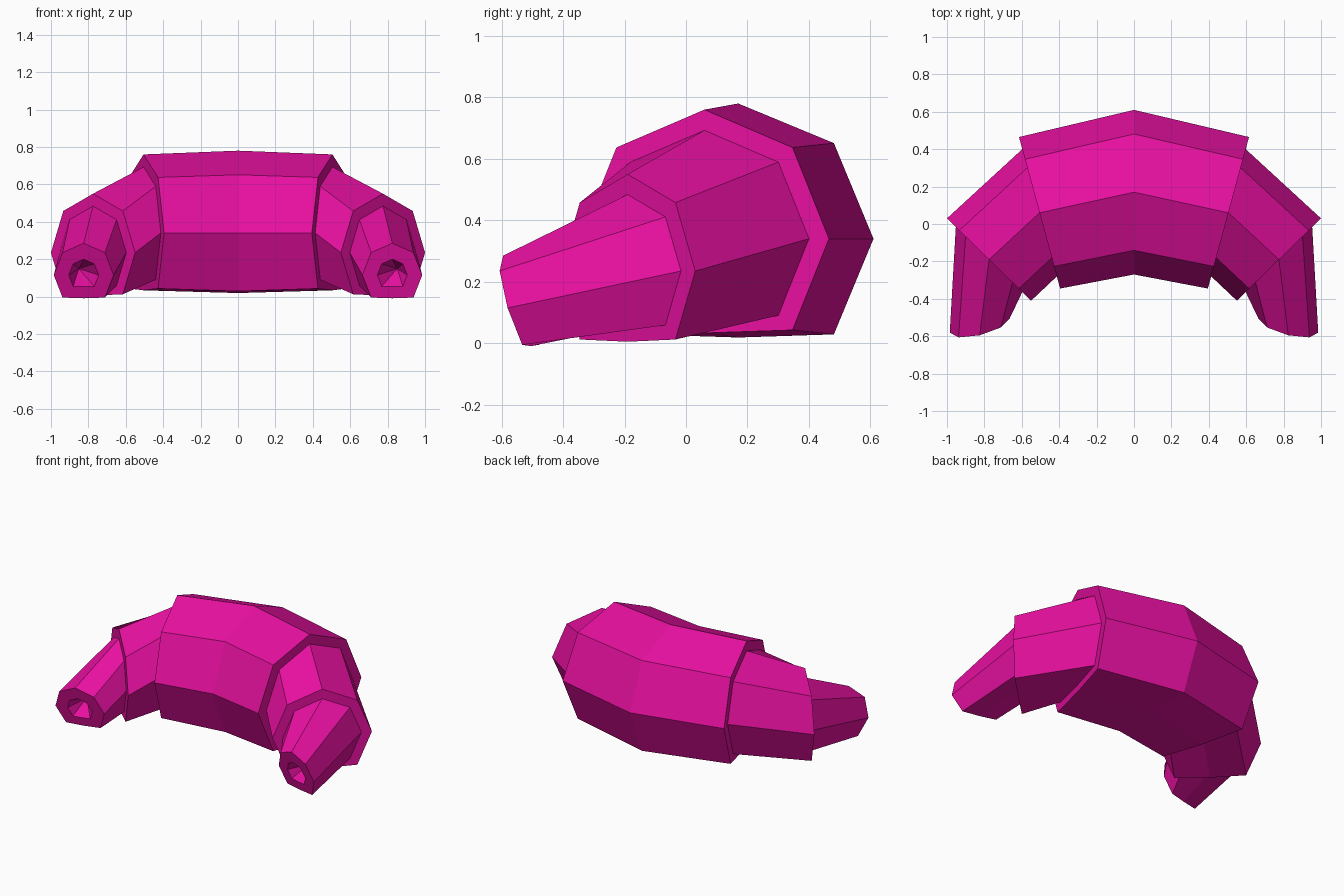
import bpy, bmesh, math
from mathutils import Vector

if "Cube" in bpy.data.objects:
    bpy.data.objects.remove(bpy.data.objects["Cube"])

mat = bpy.data.materials.new("magenta_pastry")
mat.diffuse_color = (0.8, 0.005, 0.35, 1)
mat.use_nodes = True
mat.node_tree.nodes["Principled BSDF"].inputs["Base Color"].default_value = mat.diffuse_color

# Octagonal cross-section with a flattened underside
PROFILE = [(math.cos(i * math.pi / 4), math.sin(i * math.pi / 4)) for i in range(8)]
PROFILE[6] = (0, -0.73)

# Stations along the right half: centre, outward axis, up axis
STATIONS = [
    ((0, 0.17, 0.34), (0, 0.44, 0), (0, 0, 0.44)),
    ((0.505, 0.06, 0.34), (0.11, 0.405, 0), (0, 0, 0.42)),
    ((0.775, -0.19, 0.235), (0.225, 0.22, 0), (0, 0, 0.315)),
    ((0.825, -0.543, 0.115), (0.16, -0.0375, 0), (0, -0.052, 0.17)),
]
STATIONS = [tuple(Vector(v) for v in s) for s in STATIONS]
# Each roll ends in a flat step (inset ring) from which the next one emerges
RINGS = [(0, 1), (1, 1), (1, 0.84), (2, 1), (2, 0.79), (3, 1), (3, 0.5)]

bm = bmesh.new()
rings = []
for station, scale in RINGS:
    c, u, v = STATIONS[station]
    rings.append([bm.verts.new(c + scale * (a * u + b * v)) for a, b in PROFILE])
for r, s in zip(rings, rings[1:]):
    for i in range(8):
        j = (i + 1) % 8
        bm.faces.new((r[i], r[j], s[j], s[i]))

# Dimple in the tip
c, u, v = STATIONS[3]
apex = bm.verts.new(c - u.cross(v).normalized() * 0.12)
for i in range(8):
    bm.faces.new((rings[-1][i], rings[-1][(i + 1) % 8], apex))
bmesh.ops.recalc_face_normals(bm, faces=bm.faces)
# Outer faces must point away from the body axis
bm.faces.ensure_lookup_table()
f = bm.faces[0]
if f.normal.dot(f.calc_center_median() - Vector((0.25, 0.12, 0.34))) < 0:
    bmesh.ops.reverse_faces(bm, faces=bm.faces)

mesh = bpy.data.meshes.new("croissant")
bm.to_mesh(mesh)
bm.free()
mesh.materials.append(mat)
croissant = bpy.data.objects.new("croissant", mesh)
bpy.context.collection.objects.link(croissant)

# Left half
mirror = croissant.modifiers.new("mirror", 'MIRROR')
mirror.use_axis = (True, False, False)
mirror.use_clip = True
